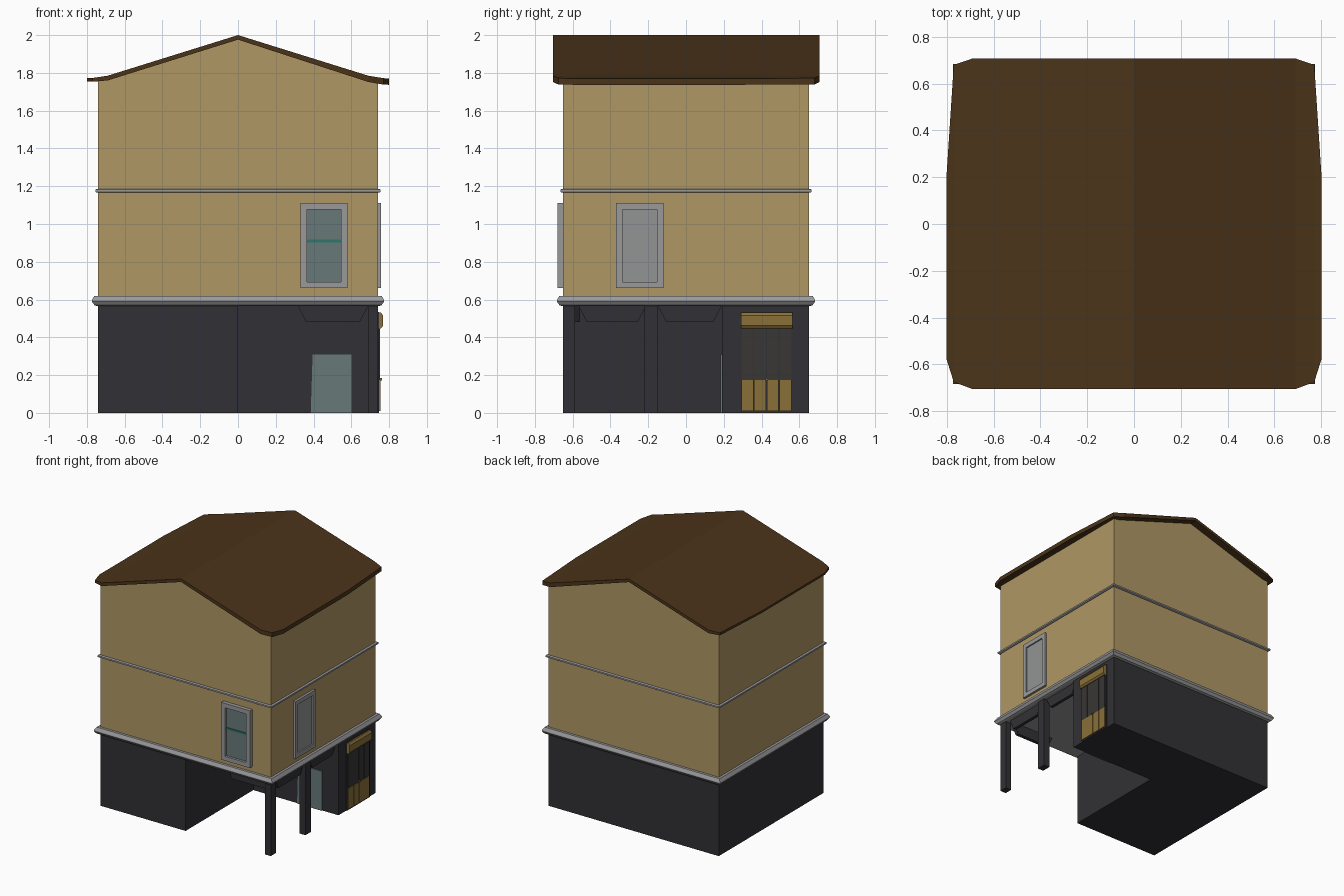
import bpy, bmesh

if "Cube" in bpy.data.objects:
    bpy.data.objects.remove(bpy.data.objects["Cube"])


def material(name, rgb):
    m = bpy.data.materials.new(name)
    m.diffuse_color = (*rgb, 1)
    m.use_nodes = True
    m.node_tree.nodes["Principled BSDF"].inputs["Base Color"].default_value = m.diffuse_color
    return m


TAN = material("tan_plaster", (0.43, 0.31, 0.13))
DARK = material("dark_paint", (0.031, 0.03, 0.035))
BROWN = material("brown_roof", (0.07, 0.034, 0.010))
GREY = material("grey_trim", (0.32, 0.32, 0.33))
PANE = material("grey_pane", (0.29, 0.30, 0.30))
GLASS = material("glass", (0.14, 0.19, 0.19))
GOLD = material("gold", (0.25, 0.16, 0.04))
TEAL = material("teal", (0.03, 0.18, 0.15))
SHADE = material("dark_glass", (0.04, 0.038, 0.036))


def loft(name, loops, mat):
    """Closed solid through loops that have the same number of points."""
    bm = bmesh.new()
    rings = [[bm.verts.new(p) for p in loop] for loop in loops]
    n = len(rings[0])
    for a, b in zip(rings, rings[1:]):
        for i in range(n):
            j = (i + 1) % n
            bm.faces.new((a[i], a[j], b[j], b[i]))
    bm.faces.new(rings[0][::-1])
    bm.faces.new(rings[-1])
    bmesh.ops.recalc_face_normals(bm, faces=bm.faces)
    me = bpy.data.meshes.new(name)
    bm.to_mesh(me)
    bm.free()
    me.materials.append(mat)
    ob = bpy.data.objects.new(name, me)
    bpy.context.collection.objects.link(ob)
    return ob


def prism(name, side, outline, d0, d1, mat):
    """Extrude an outline: top = (x, y), front = (x, z), right = (y, z)."""
    place = {"top": lambda u, v, d: (u, v, d),
             "front": lambda u, v, d: (u, d, v),
             "right": lambda u, v, d: (d, u, v)}[side]
    return loft(name, [[place(u, v, d) for u, v in outline] for d in (d0, d1)], mat)


def slab(name, side, u0, u1, v0, v1, d0, d1, mat):
    return prism(name, side, [(u0, v0), (u1, v0), (u1, v1), (u0, v1)], d0, d1, mat)


W, D = 0.74, 0.65

# L-shaped ground floor with an open corner porch
prism("ground_floor", "top", [(-W, -D), (0, -D), (0, 0.19), (W, 0.19), (W, D), (-W, D)],
      0, 0.58, DARK)
for name, y0, y1 in (("corner_post", -0.65, -0.588), ("side_post", -0.22, -0.15)):
    slab(name, "top", 0.69, W, y0, y1, 0, 0.58, DARK)

# Upper storeys with gable ends
prism("upper_walls", "front", [(-W, 0.58), (W, 0.58), (W, 1.765), (0, 1.985), (-W, 1.765)],
      -D, D, TAN)


# Moulded bands round the walls
def band(name, profile):
    loops = []
    for o, z in profile:
        x, y = W + o, D + o
        loops.append([(-x, -y, z), (x, -y, z), (x, y, z), (-x, y, z)])
    loft(name, loops, GREY)


band("lower_cornice", [(0.006, 0.565), (0.02, 0.57), (0.034, 0.59), (0.034, 0.597), (0.02, 0.62)])
band("upper_string_course", [(0.008, 1.166), (0.015, 1.17), (0.015, 1.182), (0.008, 1.186)])

# Gabled roof with flared eaves and clipped corners
stations = [(-0.80, 1.772, 1.755, -0.58, 0.22), (-0.77, 1.773, 1.753, -0.675, 0.68),
            (-0.69, 1.785, 1.760, -0.705, 0.707), (0, 2.0, 1.976, -0.705, 0.707),
            (0.69, 1.785, 1.752, -0.705, 0.707), (0.77, 1.772, 1.738, -0.675, 0.68),
            (0.80, 1.770, 1.737, -0.58, 0.22)]
loft("roof", [[(x, y0, b), (x, y1, b), (x, y1, t), (x, y0, t)]
              for x, t, b, y0, y1 in stations], BROWN)


# Windows with raised surrounds
def window(name, side, u0, wall, out, pane_mat):
    u1, z0, z1, f = u0 + 0.25, 0.66, 1.11, 0.034
    face = wall + out
    for part, a, b, c, d in (("left", u0, u0 + f, z0, z1), ("right", u1 - f, u1, z0, z1),
                             ("sill", u0 + f, u1 - f, z0, z0 + f),
                             ("head", u0 + f, u1 - f, z1 - f, z1)):
        slab(f"{name}_frame_{part}", side, a, b, c, d, wall - out * 0.2, face, GREY)
    slab(name + "_pane", side, u0 + f, u1 - f, z0 + f, z1 - f,
         wall - out * 0.2, wall + out * 0.4, pane_mat)
    return u0 + f, u1 - f


a, b = window("front_window", "front", 0.33, -D, -0.03, GLASS)
slab("front_window_sash_rail", "front", a, b, 0.902, 0.917, -0.655, -0.669, TEAL)
window("side_window", "right", -0.37, W, 0.018, PANE)


# Blank hanging sign boards between the posts
def sign_board(name, side, u0, u1, d0, d1):
    prism(name, side, [(u0, 0.57), (u0 + 0.015, 0.54), (u0 + 0.045, 0.482),
                       (u1 - 0.045, 0.482), (u1 - 0.015, 0.54), (u1, 0.57)], d0, d1, DARK)


sign_board("front_sign_board", "front", 0.315, 0.69, -0.588, -0.56)
sign_board("side_sign_board", "right", -0.57, -0.21, 0.695, 0.72)
sign_board("porch_sign_board", "right", -0.15, 0.19, 0.695, 0.72)

# Glass door on the porch back wall
prism("porch_door_glass", "front", [(0.385, 0), (0.60, 0), (0.60, 0.31), (0.395, 0.31)],
      0.195, 0.183, GLASS)

# Gold four-leaf folding door on the right side
slab("folding_door_frame", "right", 0.286, 0.570, 0, 0.535, 0.735, 0.746, DARK)
for i in range(4):
    y0 = 0.294 + i * 0.067
    slab(f"door_leaf_panel_{i + 1}", "right", y0, y0 + 0.063, 0.01, 0.175, 0.74, 0.754, GOLD)
    slab(f"door_leaf_glass_{i + 1}", "right", y0, y0 + 0.063, 0.175, 0.45, 0.74, 0.752, SHADE)
slab("door_handle", "right", 0.42, 0.435, 0.172, 0.184, 0.75, 0.762, GOLD)
prism("door_header", "front", [(0.735, 0.448), (0.758, 0.448), (0.768, 0.462),
                               (0.768, 0.515), (0.756, 0.532), (0.735, 0.532)],
      0.290, 0.565, GOLD)
